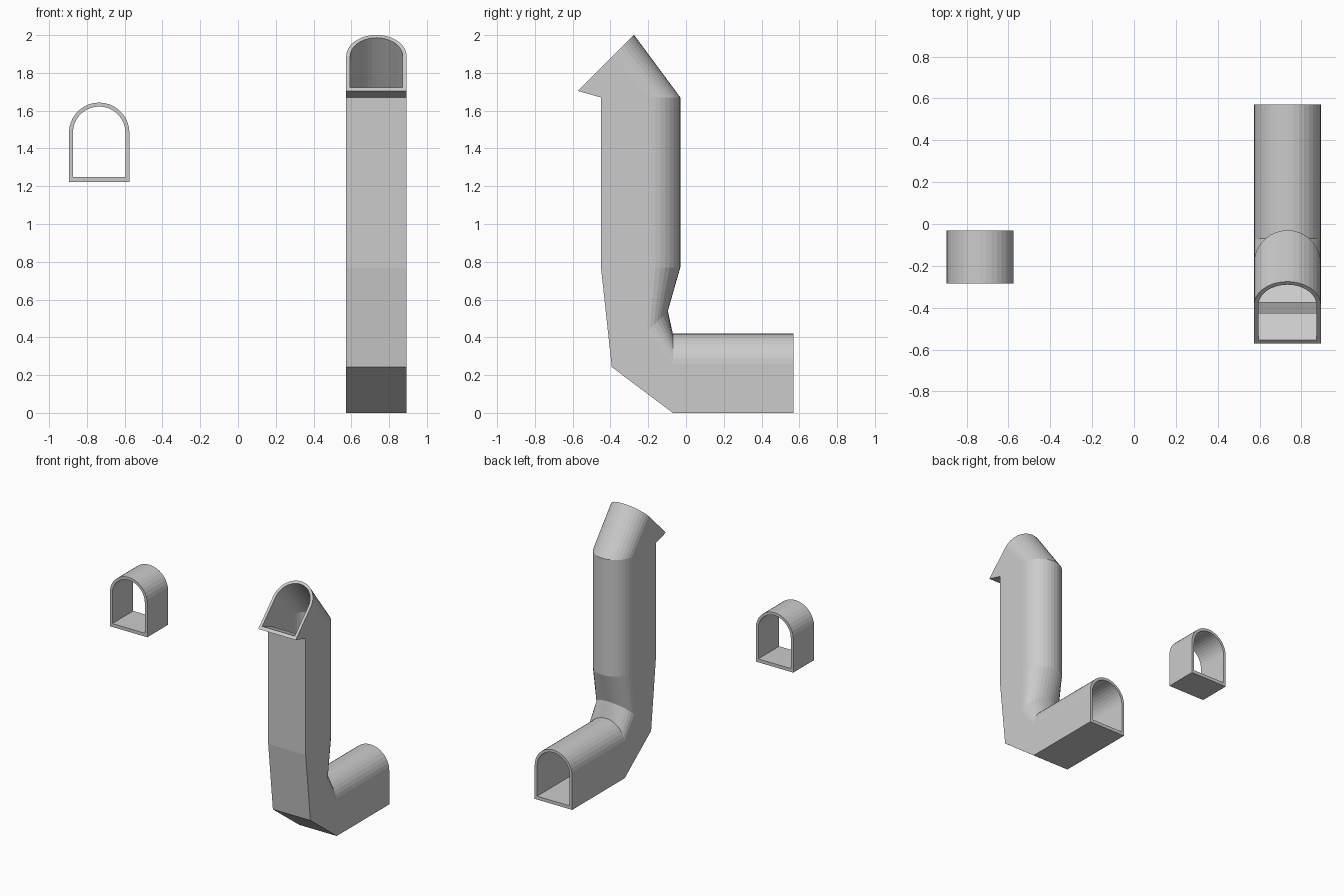
import bpy, bmesh, math

if "Cube" in bpy.data.objects:
    bpy.data.objects.remove(bpy.data.objects["Cube"])

HALF_W, HEIGHT, WALL, FLOOR = 0.16, 0.42, 0.021, 0.026
ARC_STEPS = 18


def arch_profile(half, bottom, spring):
    """U-shaped arch outline: square floor corners, round crown."""
    pts = [(-half, bottom), (half, bottom)]
    for i in range(ARC_STEPS + 1):
        a = math.pi * i / ARC_STEPS
        pts.append((half * math.cos(a), spring + half * math.sin(a)))
    return pts


SPRING = HEIGHT - HALF_W
OUTER = arch_profile(HALF_W, 0.0, SPRING)
INNER = arch_profile(HALF_W - WALL, FLOOR, SPRING)


def arched_tube(name, x, stations):
    """Hollow arched duct; each station is (y, z, tilt) of the floor line."""
    bm = bmesh.new()

    def ring(profile, y, z, tilt):
        c, s = math.cos(tilt), math.sin(tilt)
        return [bm.verts.new((x + u, y + v * s, z + v * c)) for u, v in profile]

    def bridge(a, b):
        n = len(a)
        for i in range(n):
            j = (i + 1) % n
            bm.faces.new((a[i], a[j], b[j], b[i]))

    outer = [ring(OUTER, *st) for st in stations]
    inner = [ring(INNER, *st) for st in stations]
    for rings in (outer, inner):
        for a, b in zip(rings, rings[1:]):
            bridge(a, b)
    # rims at both open ends
    bridge(outer[0], inner[0])
    bridge(outer[-1], inner[-1])
    bmesh.ops.recalc_face_normals(bm, faces=bm.faces)
    mesh = bpy.data.meshes.new(name)
    bm.to_mesh(mesh)
    bm.free()
    obj = bpy.data.objects.new(name, mesh)
    bpy.context.collection.objects.link(obj)
    return obj


Q = math.pi / 4
# bent duct: horizontal inlet, elbow, upright shaft, tilted outlet
arched_tube("bent_duct", 0.733, [
    (0.57, 0.0, 0.0),
    (-0.07, 0.0, 0.0),
    (-0.393, 0.243, Q),
    (-0.45, 0.77, 2 * Q),
    (-0.45, 1.67, 2 * Q),
    (-0.572, 1.704, Q),
])

# short straight duct section
arched_tube("short_duct", -0.735, [(-0.03, 1.223, 0.0), (-0.285, 1.223, 0.0)])
